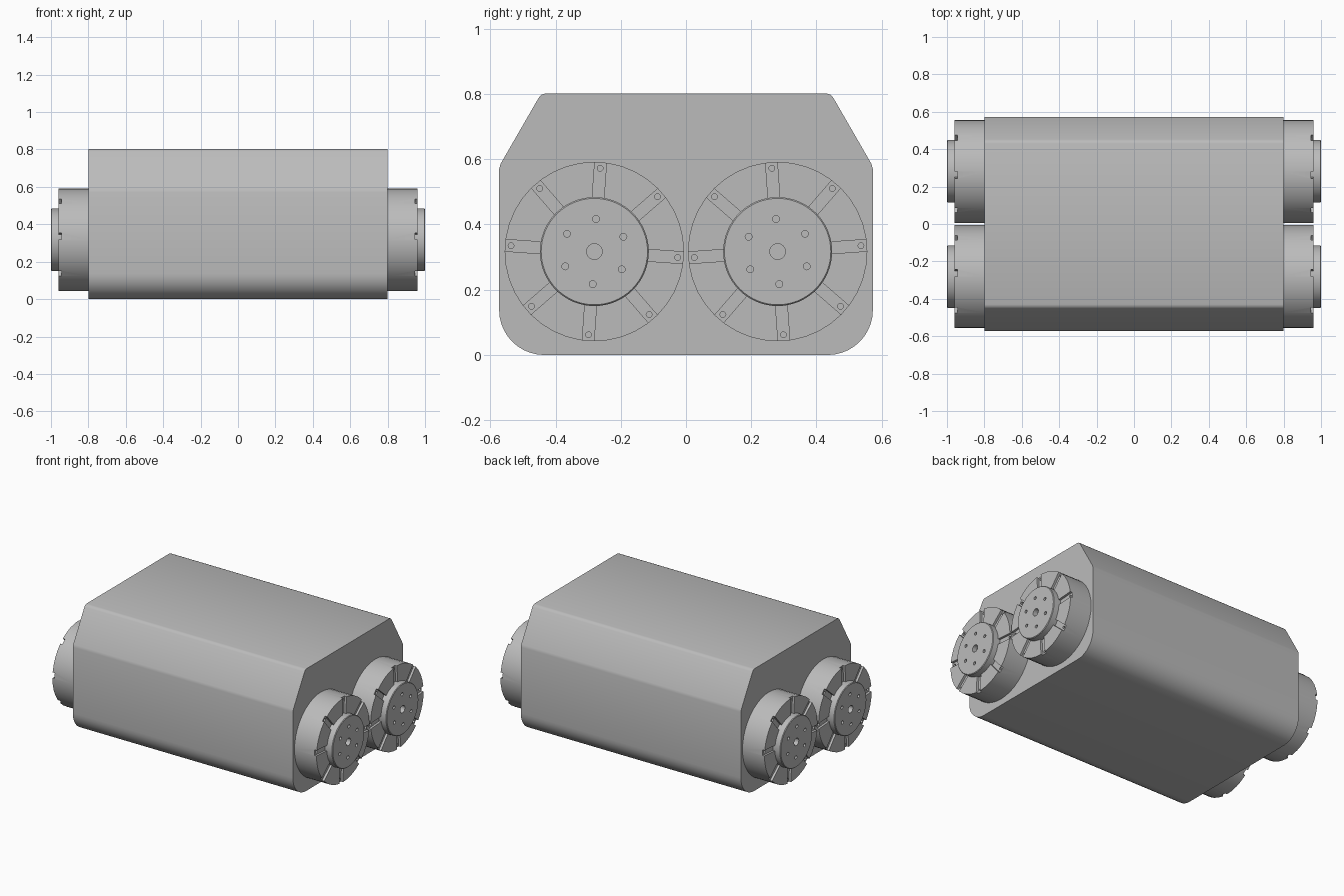
import bpy, bmesh, math
from mathutils import Matrix, Vector

cube = bpy.data.objects.get("Cube")
if cube:
    bpy.data.objects.remove(cube, do_unlink=True)

grey = bpy.data.materials.new("plain grey")
grey.use_nodes = True
colour = (0.5, 0.5, 0.5, 1)
grey.diffuse_color = colour
grey.node_tree.nodes["Principled BSDF"].inputs["Base Color"].default_value = colour

AXLE_Z = 0.317
AXLE_Y = 0.281


def make_object(name, bm):
    bmesh.ops.recalc_face_normals(bm, faces=bm.faces[:])
    mesh = bpy.data.meshes.new(name)
    bm.to_mesh(mesh)
    bm.free()
    mesh.materials.append(grey)
    ob = bpy.data.objects.new(name, mesh)
    bpy.context.collection.objects.link(ob)
    return ob


def smooth(ob):
    bpy.ops.object.select_all(action="DESELECT")
    ob.select_set(True)
    bpy.context.view_layer.objects.active = ob
    bpy.ops.object.shade_smooth_by_angle(angle=math.radians(32))


def add_disc(bm, x0, x1, y, z, radius, sides):
    """Cylinder lying along x between x0 and x1."""
    place = Matrix.Translation(((x0 + x1) / 2, y, z)) @ Matrix.Rotation(math.pi / 2, 4, "Y")
    bmesh.ops.create_cone(bm, cap_ends=True, segments=sides, radius1=radius,
                          radius2=radius, depth=abs(x1 - x0), matrix=place)


def carve(ob, bm):
    """Subtract a temporary cutter from an object."""
    cutter = make_object("cutter", bm)
    cutter.hide_render = True
    mod = ob.modifiers.new("carve", "BOOLEAN")
    mod.operation = "DIFFERENCE"
    mod.solver = "EXACT"
    mod.object = cutter
    bpy.ops.object.select_all(action="DESELECT")
    bpy.context.view_layer.objects.active = ob
    ob.select_set(True)
    bpy.ops.object.modifier_apply(modifier=mod.name)
    bpy.data.objects.remove(cutter, do_unlink=True)


def ring(count, radius, start, sy):
    """Angles and (y, z) places around an axle, mirrored by the side sy."""
    for i in range(count):
        a = math.radians(start) + math.tau * i / count
        a = a if sy < 0 else math.pi - a
        yield a, sy * AXLE_Y + radius * math.cos(a), AXLE_Z + radius * math.sin(a)


# Main body: rounded bottom corners, sloped upper shoulders
half = [(0.435 + 0.138 * math.sin(t), 0.138 - 0.138 * math.cos(t))
        for t in [math.pi / 2 * i / 10 for i in range(11)]]
half += [(0.573, 0.57), (0.568, 0.587), (0.452, 0.788), (0.443, 0.798), (0.43, 0.802)]
profile = half + [(-y, z) for y, z in reversed(half)]
bm = bmesh.new()
face = bm.faces.new([bm.verts.new((-0.8, y, z)) for y, z in profile])
side = bmesh.ops.extrude_face_region(bm, geom=[face])["geom"]
bmesh.ops.translate(bm, vec=(1.6, 0, 0),
                    verts=[v for v in side if isinstance(v, bmesh.types.BMVert)])
smooth(make_object("body", bm))

for sx, end in ((1, "left"), (-1, "right")):
    for sy, place in ((-1, "front"), (1, "back")):
        y = sy * AXLE_Y

        # Drum with eight radial slots, each with a bolt hole
        bm = bmesh.new()
        add_disc(bm, sx * 0.79, sx * 0.96, y, AXLE_Z, 0.275, 40)
        drum = make_object(f"{place}_{end}_drum", bm)
        slots, holes = bmesh.new(), bmesh.new()
        for a, cy, cz in ring(8, 0.225, -4, sy):
            bmesh.ops.create_cube(slots, size=1, matrix=Matrix.Translation((sx * 0.965, cy, cz))
                                  @ Matrix.Rotation(a, 4, "X")
                                  @ Matrix.Diagonal((0.04, 0.14, 0.036, 1)))
        for a, cy, cz in ring(8, 0.256, -4, sy):
            add_disc(holes, sx * 0.925, sx * 0.98, cy, cz, 0.009, 12)
        carve(drum, slots)
        carve(drum, holes)
        smooth(drum)

        # Hub plate with a centre hole and six bolt holes
        bm = bmesh.new()
        add_disc(bm, sx * 0.93, sx * 1.0, y, AXLE_Z, 0.167, 64)
        rim = [e for e in bm.edges if all(abs(v.co.x) > 0.99 for v in e.verts)]
        bmesh.ops.bevel(bm, geom=rim, offset=0.004, segments=1, affect="EDGES")
        hub = make_object(f"{place}_{end}_hub", bm)
        holes = bmesh.new()
        add_disc(holes, sx * 0.97, sx * 1.02, y, AXLE_Z, 0.024, 24)
        for a, cy, cz in ring(6, 0.1, 27, sy):
            add_disc(holes, sx * 0.975, sx * 1.02, cy, cz, 0.0105, 16)
        carve(hub, holes)
        smooth(hub)
